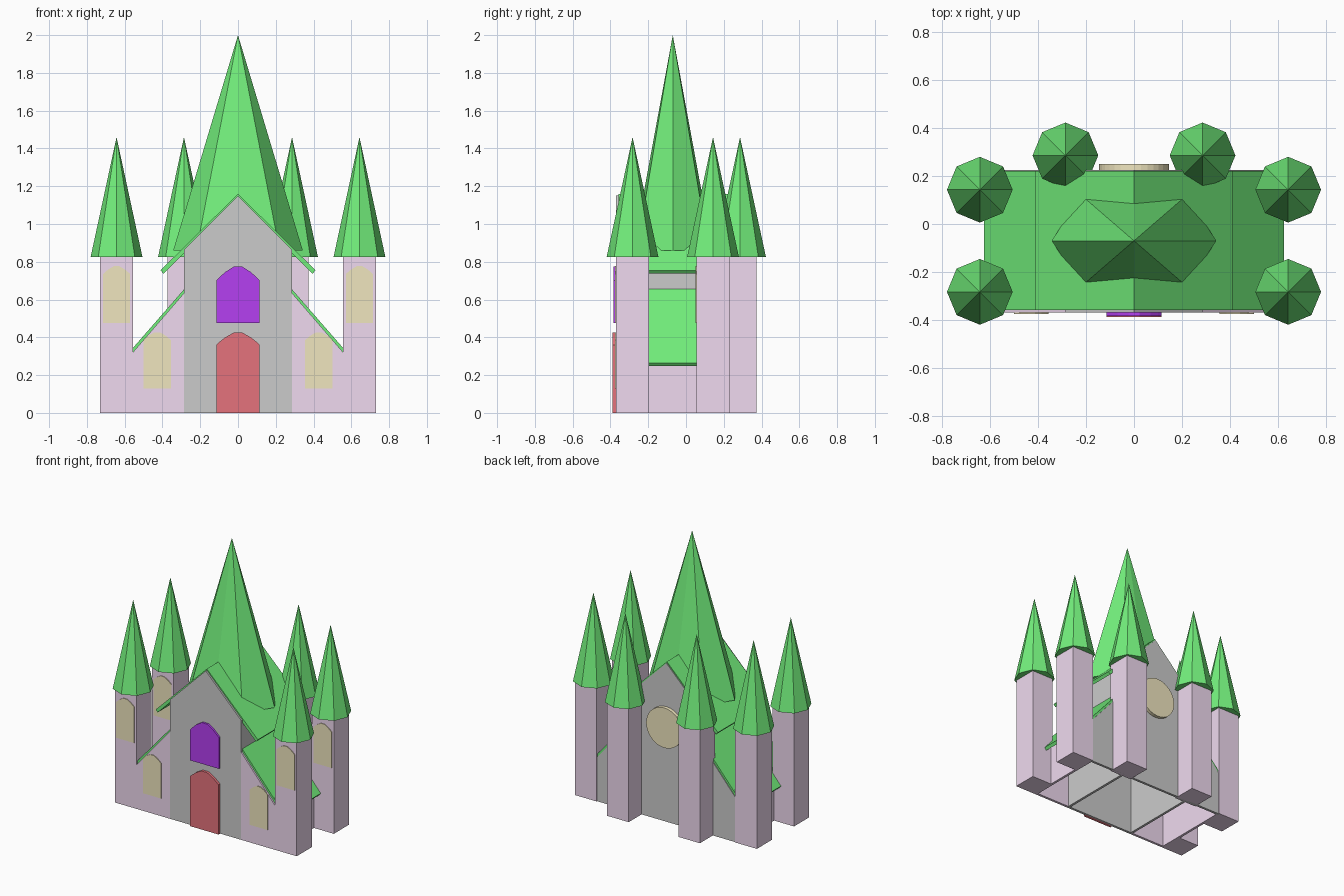
import bpy, bmesh, math
from mathutils import Matrix

if "Cube" in bpy.data.objects:
    bpy.data.objects.remove(bpy.data.objects["Cube"])


def material(name, rgb):
    m = bpy.data.materials.new(name)
    m.diffuse_color = (*rgb, 1)
    m.use_nodes = True
    m.node_tree.nodes["Principled BSDF"].inputs["Base Color"].default_value = m.diffuse_color
    return m


GREEN = material("roof_green", (0.17, 0.86, 0.2))
PINK = material("wall_pink", (0.87, 0.7, 0.87))
TAN = material("window_tan", (0.87, 0.79, 0.52))
PURPLE = material("window_purple", (0.46, 0.05, 0.88))
RED = material("door_red", (0.78, 0.17, 0.2))


def finish(name, bm, mat):
    bmesh.ops.recalc_face_normals(bm, faces=bm.faces)
    me = bpy.data.meshes.new(name)
    bm.to_mesh(me)
    bm.free()
    if mat:
        me.materials.append(mat)
    ob = bpy.data.objects.new(name, me)
    bpy.context.collection.objects.link(ob)
    return ob


def prism(name, pts, y0, y1, mat=None):
    """Extrude an x/z outline from y0 to y1."""
    bm = bmesh.new()
    face = bm.faces.new([bm.verts.new((x, y0, z)) for x, z in pts])
    new = bmesh.ops.extrude_face_region(bm, geom=[face])["geom"]
    bmesh.ops.translate(bm, vec=(0, y1 - y0, 0),
                        verts=[v for v in new if isinstance(v, bmesh.types.BMVert)])
    return finish(name, bm, mat)


def box(name, x0, x1, y0, y1, z0, z1, mat=None):
    return prism(name, [(x0, z0), (x1, z0), (x1, z1), (x0, z1)], y0, y1, mat)


def arch(name, cx, hw, z0, spring, top, y, depth, mat):
    """Slightly pointed arched panel standing proud of a wall at y."""
    pts = [(cx - hw, z0), (cx + hw, z0)]
    for k in (1, .87, .6, .2, -.2, -.6, -.87, -1):
        pts.append((cx + hw * k, spring + (top - spring) * (1 - abs(k) ** 1.6)))
    return prism(name, pts, y - depth, y + 0.005, mat)


def spire(name, x, y, z0, z1, ring):
    """Pointed roof over a ring of base corners."""
    bm = bmesh.new()
    base = [bm.verts.new((x + a, y + b, z0)) for a, b in ring]
    tip = bm.verts.new((x, y, z1))
    bm.faces.new(base)
    for i, v in enumerate(base):
        bm.faces.new((v, base[(i + 1) % len(base)], tip))
    return finish(name, bm, GREEN)


FRONT, BACK, T = -0.37, 0.225, 0.018
octagon = [(0.137 * math.cos(i * math.pi / 4), 0.137 * math.sin(i * math.pi / 4)) for i in range(8)]

# Nave gable walls
gable = [(-0.285, 0), (0.285, 0), (0.285, 0.865), (0, 1.15), (-0.285, 0.865)]
prism("nave_front_wall", gable, FRONT, FRONT + T)
prism("nave_back_wall", gable, BACK - T, BACK)

# Rose window on the back
bm = bmesh.new()
bmesh.ops.create_cone(bm, cap_ends=True, segments=32, radius1=0.145, radius2=0.145, depth=0.04,
                      matrix=Matrix.Translation((0, 0.23, 0.69)) @ Matrix.Rotation(math.pi / 2, 4, 'X'))
finish("rose_window", bm, TAN)

# Door and the window above it
arch("front_door", 0, 0.115, 0, 0.36, 0.43, FRONT, 0.018, RED)
arch("upper_window", 0, 0.115, 0.475, 0.70, 0.78, FRONT, 0.014, PURPLE)

# Main roof and central spire
prism("nave_roof", [(-0.41, 0.755), (0, 1.16), (0.41, 0.755), (0.395, 0.737), (0, 1.13), (-0.395, 0.737)],
      FRONT + 0.012, BACK - 0.005, GREEN)
spire("central_spire", 0, -0.07, 0.86, 2.0,
      [(0.343, 0), (0.22, 0.19), (0, 0.21), (-0.22, 0.19), (-0.343, 0), (-0.22, -0.19), (0, -0.21), (0.22, -0.19)])

for side, s in (("right", 1), ("left", -1)):
    def mx(pts):
        return [(s * x, z) for x, z in pts]

    # Nave side walls, open underneath
    prism(f"nave_{side}_wall", mx([(0.285, 0), (0.285, 0.85), (0.285 - T, 0.865), (0.285 - T, 0)]),
          FRONT + T, BACK - T)

    # Aisle walls
    aisle = mx([(0.285, 0), (0.57, 0), (0.57, 0.305), (0.285, 0.635)])
    prism(f"aisle_{side}_front", aisle, FRONT, FRONT + T, PINK)
    prism(f"aisle_{side}_back", aisle, BACK - T, BACK)
    prism(f"aisle_{side}_wall", mx([(0.57 - T, 0), (0.57, 0), (0.57, 0.305), (0.57 - T, 0.32)]),
          FRONT + T, BACK - T, PINK)
    arch(f"aisle_{side}_window", s * 0.428, 0.072, 0.13, 0.385, 0.43, FRONT, 0.005, TAN)

    # Aisle roof
    prism(f"aisle_{side}_roof", mx([(0.285, 0.655), (0.625, 0.265), (0.61, 0.247), (0.285, 0.625)]),
          FRONT + 0.012, BACK - 0.005, GREEN)

    # Square towers with eight-sided pointed roofs
    for label, x, y, window in (("front", 0.643, -0.283, True), ("rear", 0.643, 0.143, True),
                                ("back", 0.286, 0.286, False)):
        h = 0.087
        box(f"{label}_{side}_tower", s * x - h, s * x + h, y - h, y + h, 0, 0.83, PINK)
        spire(f"{label}_{side}_tower_roof", s * x, y, 0.826, 1.46, octagon)
        if window:
            arch(f"{label}_{side}_tower_window", s * x, 0.072, 0.475, 0.735, 0.78, y - h, 0.005, TAN)
